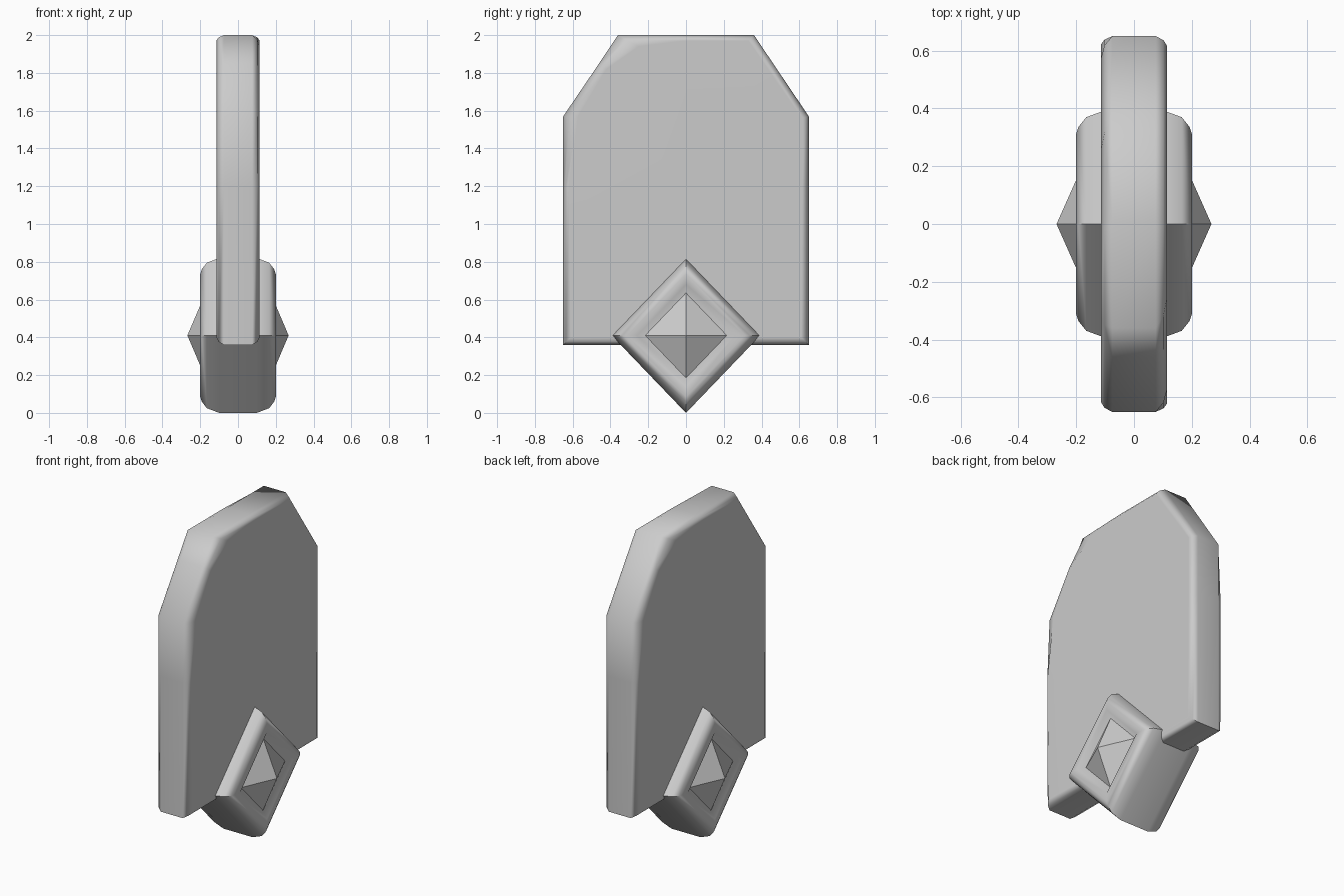
import bpy, bmesh, math

cube = bpy.data.objects.get("Cube")
if cube:
    bpy.data.objects.remove(cube, do_unlink=True)

grey = bpy.data.materials.new("plain grey")
grey.use_nodes = True
grey.diffuse_color = (0.6, 0.6, 0.6, 1)
grey.node_tree.nodes["Principled BSDF"].inputs["Base Color"].default_value = (0.6, 0.6, 0.6, 1)


def loft(name, rings, angle, weighted=False):
    """Skin a stack of (x, [(y, z), ...]) rings and cap both ends."""
    bm = bmesh.new()
    loops = [[bm.verts.new((x, y, z)) for y, z in pts] for x, pts in rings]
    n = len(loops[0])
    for a, b in zip(loops, loops[1:]):
        for i in range(n):
            j = (i + 1) % n
            bm.faces.new((a[i], a[j], b[j], b[i]))
    bm.faces.new(loops[0][::-1])
    bm.faces.new(loops[-1])
    bmesh.ops.remove_doubles(bm, verts=bm.verts, dist=0.0005)
    bmesh.ops.recalc_face_normals(bm, faces=bm.faces)
    mesh = bpy.data.meshes.new(name)
    bm.to_mesh(mesh)
    bm.free()
    mesh.materials.append(grey)
    obj = bpy.data.objects.new(name, mesh)
    bpy.context.collection.objects.link(obj)
    bpy.ops.object.select_all(action="DESELECT")
    obj.select_set(True)
    bpy.context.view_layer.objects.active = obj
    bpy.ops.object.shade_smooth_by_angle(angle=math.radians(angle))
    if weighted:
        mod = obj.modifiers.new("even shading", "WEIGHTED_NORMAL")
        mod.keep_sharp = True
    return obj


# Slab: outer outline, and a face outline that is rounder at one shoulder
outer = [(-0.65, 0.36), (-0.65, 1.2), (-0.65, 1.57), (-0.46, 1.85), (-0.36, 2.0),
         (0.0, 2.0), (0.36, 2.0), (0.65, 1.57), (0.65, 1.2), (0.65, 0.36)]
face = [(-0.61, 0.4), (-0.62, 1.2), (-0.57, 1.57), (-0.42, 1.82), (-0.25, 1.94),
        (0.0, 1.97), (0.33, 1.97), (0.615, 1.56), (0.615, 1.2), (0.61, 0.4)]


def flip(pts):
    return [(-y, z) for y, z in pts]


def blend(a, b, t):
    return [(p[0] + (q[0] - p[0]) * t, p[1] + (q[1] - p[1]) * t) for p, q in zip(a, b)]


# The far face is the near face turned half way round
half = [(0.075, outer), (0.102, blend(outer, face, 0.4)), (0.115, face)]
far_outer = flip(outer)[::-1]
far_face = flip(face)[::-1]
far = [(-0.115, far_face), (-0.102, blend(far_outer, far_face, 0.4)), (-0.075, far_outer)]
# Realign the mirrored outlines so that matching points sit in straight rows
shoulder = [(-0.65, 0.36), (-0.65, 1.2), (-0.65, 1.57), (-0.36, 2.0), (0.0, 2.0),
            (0.36, 2.0), (0.46, 1.85), (0.65, 1.57), (0.65, 1.2), (0.65, 0.36)]
middle = blend(outer, shoulder, 0.0)
loft("slab", far[:2] + [(-0.075, middle)] + half, 60, True)


# Diamond block that passes through the foot of the slab
def diamond(r):
    return [(0, 0.41 - r), (r * 0.96, 0.41), (0, 0.41 + r), (-r * 0.96, 0.41)]


rim = [(0.1, 0.41), (0.165, 0.385), (0.192, 0.35), (0.2, 0.325), (0.2, 0.27), (0.172, 0.225)]
loft("diamond_block",
     [(-x, diamond(r)) for x, r in reversed(rim)] + [(x, diamond(r)) for x, r in rim], 50, True)

# Pyramid studs set in the recess on both sides
for side, label in ((1, "left"), (-1, "right")):
    loft(label + "_stud",
         [(side * 0.165, diamond(0.225)), (side * 0.172, diamond(0.225)),
          (side * 0.268, diamond(0.0002))], 25)
